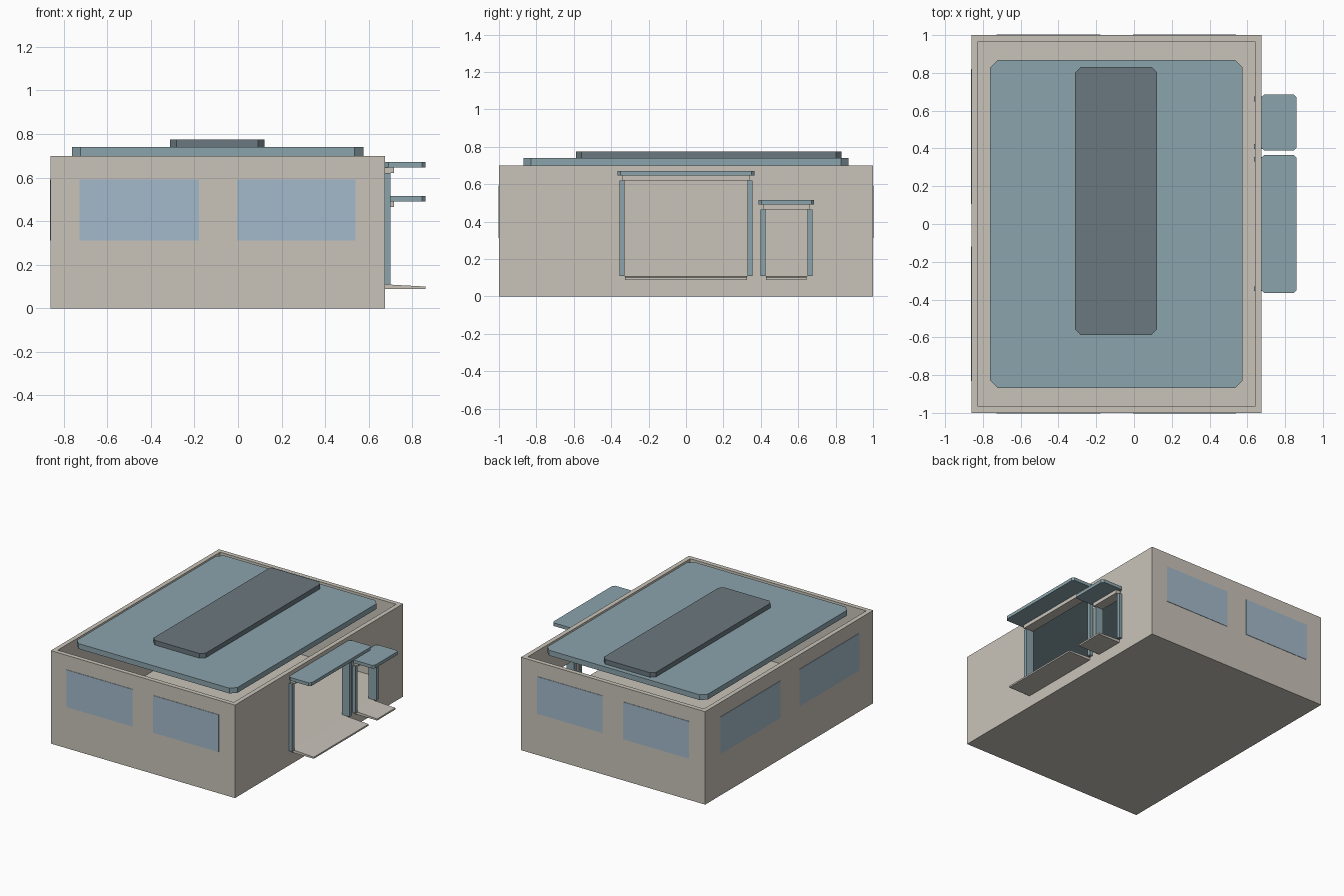
import bpy
import bmesh

old = bpy.data.objects.get("Cube")
if old:
    bpy.data.objects.remove(old, do_unlink=True)


def material(name, rgb):
    """Flat material from 0-255 display values, stored as linear."""
    linear = [((c / 255 + 0.055) / 1.055) ** 2.4 for c in rgb] + [1.0]
    mat = bpy.data.materials.new(name)
    mat.use_nodes = True
    mat.diffuse_color = linear
    bsdf = next(n for n in mat.node_tree.nodes if n.type == "BSDF_PRINCIPLED")
    bsdf.inputs["Base Color"].default_value = linear
    return mat


BEIGE = material("warm_beige", (201, 196, 186))
TEAL = material("dusty_teal", (139, 164, 172))
GREY = material("slate_grey", (106, 120, 126))
GLASS = material("pale_blue_glass", (163, 186, 202))


def prism(name, outline, axis, low, high, mat):
    """Extrude a 2D outline along z (outline is x, y) or y (outline is x, z)."""
    bm = bmesh.new()

    def place(p, h):
        return (p[0], p[1], h) if axis == "z" else (p[0], h, p[1])

    bottom = [bm.verts.new(place(p, low)) for p in outline]
    top = [bm.verts.new(place(p, high)) for p in outline]
    bm.faces.new(bottom)
    bm.faces.new(top)
    for i in range(len(outline)):
        j = (i + 1) % len(outline)
        bm.faces.new((bottom[i], bottom[j], top[j], top[i]))
    bmesh.ops.recalc_face_normals(bm, faces=bm.faces)
    mesh = bpy.data.meshes.new(name)
    bm.to_mesh(mesh)
    bm.free()
    mesh.materials.append(mat)
    obj = bpy.data.objects.new(name, mesh)
    bpy.context.collection.objects.link(obj)
    return obj


def box(name, x, y, z, mat):
    outline = [(x[0], y[0]), (x[1], y[0]), (x[1], y[1]), (x[0], y[1])]
    return prism(name, outline, "z", z[0], z[1], mat)


def slab(name, x, y, z, cut, mat):
    """Flat plate with clipped corners."""
    (x0, x1), (y0, y1) = x, y
    outline = [(x0 + cut, y0), (x1 - cut, y0), (x1, y0 + cut), (x1, y1 - cut),
               (x1 - cut, y1), (x0 + cut, y1), (x0, y1 - cut), (x0, y0 + cut)]
    return prism(name, outline, "z", z[0], z[1], mat)


def carve(target, cutter):
    """Subtract the cutter, then discard it."""
    cutter.hide_render = True
    mod = target.modifiers.new("opening", "BOOLEAN")
    mod.operation = "DIFFERENCE"
    mod.solver = "EXACT"
    mod.object = cutter
    bpy.context.view_layer.objects.active = target
    bpy.ops.object.modifier_apply(modifier=mod.name)
    bpy.data.objects.remove(cutter, do_unlink=True)


LEFT, RIGHT, DEPTH = -0.86, 0.675, 1.0
WALL, FLOOR, HEIGHT = 0.034, 0.11, 0.70

# Open-topped building shell with a raised floor
shell = box("building_shell", (LEFT, RIGHT), (-DEPTH, DEPTH), (0, HEIGHT), BEIGE)
carve(shell, box("cavity_cutter", (LEFT + WALL, RIGHT - WALL),
                 (-DEPTH + WALL, DEPTH - WALL), (FLOOR, 1), BEIGE))

# Raised roof and its darker centre panel
slab("roof_slab", (-0.762, 0.575), (-0.868, 0.868), (HEIGHT, 0.74), 0.04, TEAL)
slab("roof_panel", (-0.312, 0.122), (-0.588, 0.832), (0.74, 0.775), 0.03, GREY)


def doorway(name, y, top):
    """Opening in the side wall with posts, lintel, awning and ramp."""
    y0, y1 = y
    post = 0.026
    carve(shell, box(name + "_cutter", (RIGHT - 0.1, RIGHT + 0.1),
                     (y0 + 0.015, y1 - 0.015), (FLOOR, top), BEIGE))
    for side, start in (("front", y0), ("back", y1 - post)):
        box(f"{name}_{side}_post", (RIGHT - WALL - 0.006, 0.70),
            (start, start + post), (FLOOR, top), TEAL)
    box(name + "_lintel", (RIGHT - 0.01, 0.717),
        (y0 + 0.015, y1 - 0.015), (top, top + 0.027), BEIGE)
    slab(name + "_awning", (RIGHT, 0.86), (y0 - 0.01, y1 + 0.01),
         (top + 0.027, top + 0.051), 0.015, TEAL)
    ramp = [(RIGHT, 0.088), (0.86, 0.088), (0.86, 0.1), (RIGHT, FLOOR)]
    prism(name + "_ramp", ramp, "y", y0 + 0.03, y1 - 0.03, BEIGE)


doorway("wide_door", (-0.356, 0.356), 0.62)
doorway("narrow_door", (0.398, 0.675), 0.464)

# Window panes on the front, back and blind side
PANE = 0.003
SILL, HEAD = 0.312, 0.592
for i, span in enumerate([(-0.727, -0.178), (-0.005, 0.54)], 1):
    box(f"front_window_{i}", span, (-DEPTH - PANE, -DEPTH), (SILL, HEAD), GLASS)
    box(f"back_window_{i}", span, (DEPTH, DEPTH + PANE), (SILL, HEAD), GLASS)
for i, span in enumerate([(-0.83, -0.12), (0.105, 0.82)], 1):
    box(f"side_window_{i}", (LEFT - PANE, LEFT), span, (SILL, HEAD), GLASS)
